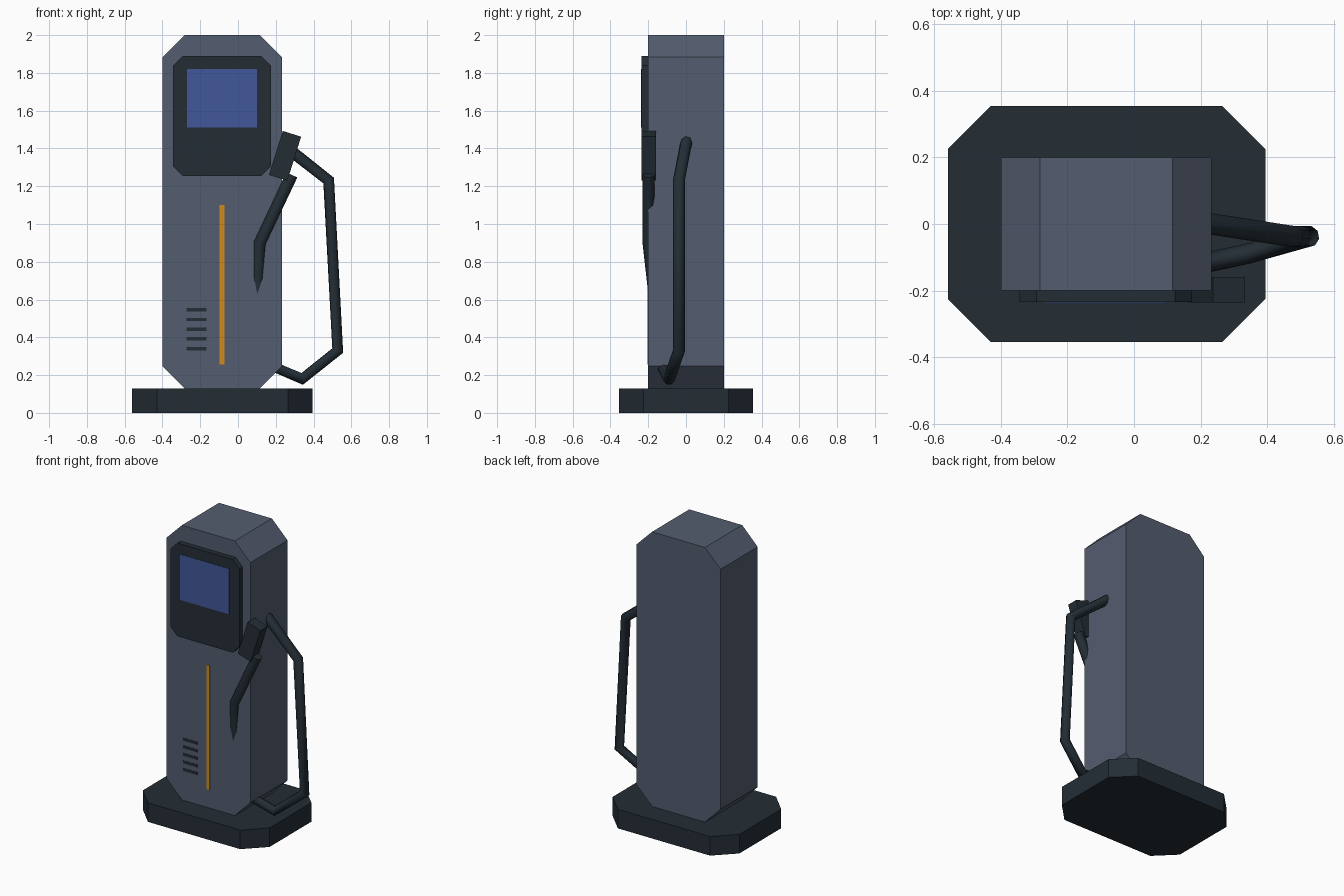
import bpy
import bmesh
from mathutils import Matrix, Vector

cube = bpy.data.objects.get("Cube")
if cube:
    bpy.data.objects.remove(cube, do_unlink=True)


def material(name, rgb):
    mat = bpy.data.materials.new(name)
    mat.use_nodes = True
    mat.diffuse_color = (*rgb, 1)
    mat.node_tree.nodes["Principled BSDF"].inputs["Base Color"].default_value = (*rgb, 1)
    return mat


GREY = material("slate grey", (0.088, 0.107, 0.156))
DARK = material("dark charcoal", (0.017, 0.027, 0.036))
BLUE = material("screen blue", (0.052, 0.095, 0.32))
ORANGE = material("orange", (0.63, 0.26, 0.012))


def finish(name, bm, mat):
    bmesh.ops.recalc_face_normals(bm, faces=bm.faces)
    mesh = bpy.data.meshes.new(name)
    bm.to_mesh(mesh)
    bm.free()
    mesh.materials.append(mat)
    obj = bpy.data.objects.new(name, mesh)
    bpy.context.collection.objects.link(obj)
    return obj


def box(name, low, high, mat, cut=0, axis=None):
    """Box between two corners; edges along the given axis are chamfered by cut."""
    low, high = Vector(low), Vector(high)
    bm = bmesh.new()
    bmesh.ops.create_cube(bm, size=1)
    size = Matrix.Diagonal((*(high - low), 1))
    bmesh.ops.transform(bm, matrix=Matrix.Translation((low + high) / 2) @ size, verts=bm.verts)
    if cut:
        edges = [e for e in bm.edges
                 if abs(e.verts[0].co[axis] - e.verts[1].co[axis]) > 0.001]
        bmesh.ops.bevel(bm, geom=edges, offset=cut, offset_type='OFFSET',
                        segments=1, affect='EDGES')
    return finish(name, bm, mat)


# Plinth and cabinet
box("base", (-0.56, -0.355, 0), (0.395, 0.355, 0.13), DARK, 0.13, 2)
box("cabinet", (-0.4, -0.2, 0.13), (0.233, 0.2, 2), GREY, 0.117, 1)

# Display panel and screen
box("display_panel", (-0.345, -0.235, 1.255), (0.175, -0.19, 1.89), DARK, 0.052, 1)
box("screen", (-0.27, -0.238, 1.51), (0.1, -0.232, 1.82), BLUE)

# Accent stripe and vents
box("accent_stripe", (-0.097, -0.203, 0.255), (-0.071, -0.198, 1.1), ORANGE)
for i in range(5):
    z = 0.34 + i * 0.0515
    box(f"vent_{i + 1}", (-0.272, -0.203, z - 0.009), (-0.166, -0.198, z + 0.009), DARK)

# Tilted plug handle
handle = box("plug_handle", (-0.051, -0.038, -0.122), (0.051, 0.038, 0.122), DARK)
handle.location = (0.249, -0.198, 1.361)
handle.rotation_euler.y = -0.306 + 0.61

# Cable running from the handle through the cabinet and back up its side
path = [(0.285, -0.198, 1.26), (0.115, -0.198, 0.9), (0.1, -0.16, 0.56),
        (0.08, -0.145, 0.29), (0.34, -0.09, 0.18), (0.528, -0.037, 0.33),
        (0.48, -0.038, 1.23), (0.2, 0.005, 1.45)]
curve = bpy.data.curves.new("cable", 'CURVE')
curve.dimensions = '3D'
curve.bevel_depth = 0.032
curve.bevel_resolution = 2
curve.use_fill_caps = True
spline = curve.splines.new('POLY')
spline.points.add(len(path) - 1)
for point, co in zip(spline.points, path):
    point.co = (*co, 1)
curve.materials.append(DARK)
cable = bpy.data.objects.new("cable", curve)
bpy.context.collection.objects.link(cable)
bpy.ops.object.select_all(action='DESELECT')
cable.select_set(True)
bpy.context.view_layer.objects.active = cable
bpy.ops.object.convert(target='MESH')
cable.data.shade_flat()
